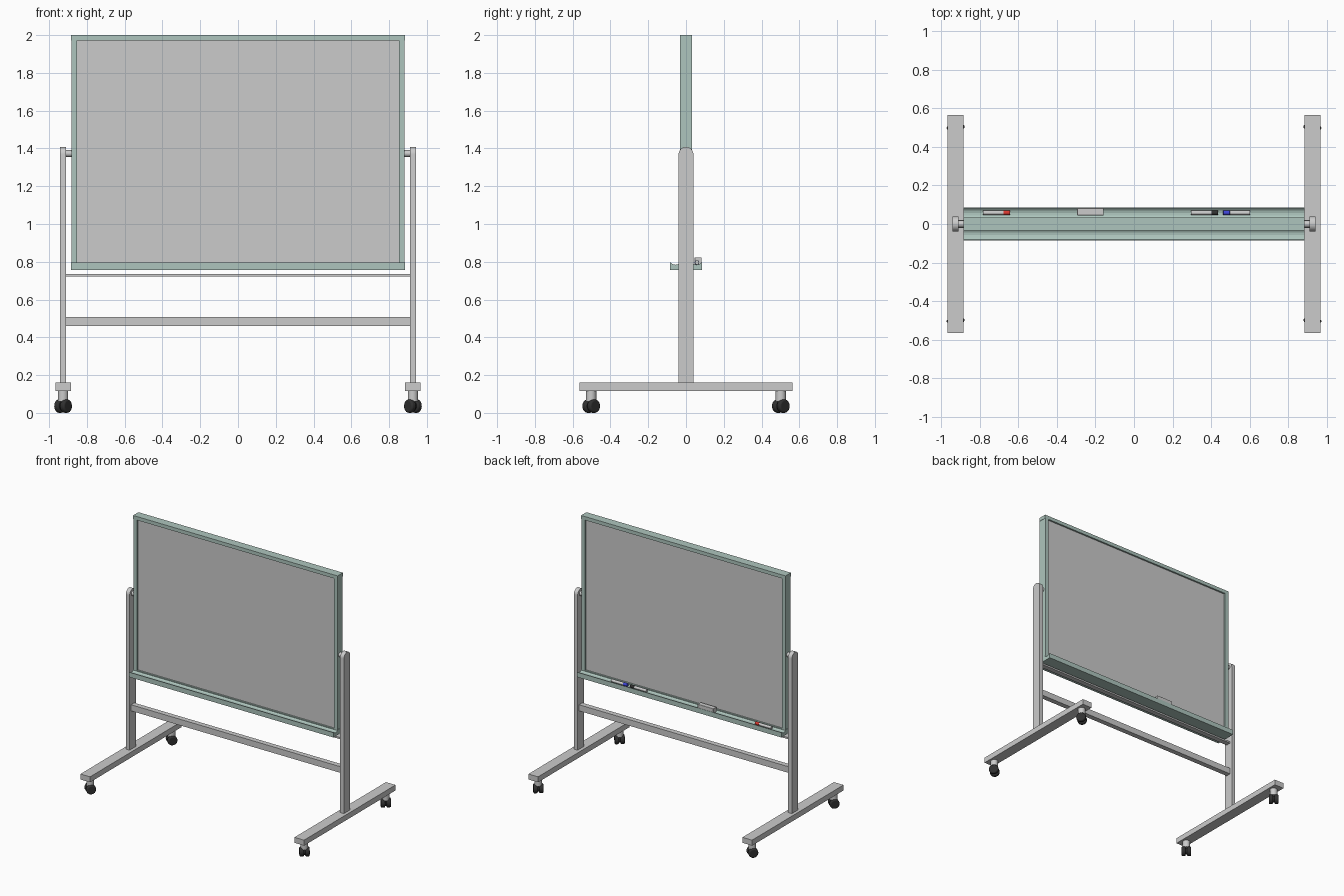
import bpy, bmesh, math
from mathutils import Matrix, Vector

if "Cube" in bpy.data.objects:
    bpy.data.objects.remove(bpy.data.objects["Cube"])


def material(name, rgb):
    m = bpy.data.materials.new(name)
    m.diffuse_color = (*rgb, 1)
    m.use_nodes = True
    m.node_tree.nodes["Principled BSDF"].inputs["Base Color"].default_value = m.diffuse_color
    return m


TEAL = material("frame_green", (0.42, 0.56, 0.51))
DARK = material("rubber", (0.03, 0.03, 0.03))
RED = material("red", (0.7, 0.04, 0.03))
BLUE = material("blue", (0.05, 0.06, 0.7))


def finish(name, bm, mat=None, bevel=0, smooth=False):
    bmesh.ops.recalc_face_normals(bm, faces=bm.faces)
    me = bpy.data.meshes.new(name)
    bm.to_mesh(me)
    bm.free()
    ob = bpy.data.objects.new(name, me)
    bpy.context.collection.objects.link(ob)
    if mat:
        me.materials.append(mat)
    if bevel:
        b = ob.modifiers.new("bevel", 'BEVEL')
        b.width, b.segments, b.limit_method = bevel, 3, 'ANGLE'
    if smooth:
        bpy.ops.object.select_all(action='DESELECT')
        ob.select_set(True)
        bpy.context.view_layer.objects.active = ob
        bpy.ops.object.shade_smooth_by_angle()
    return ob


def box(name, x, y, z, mat=None, bevel=0):
    bm = bmesh.new()
    bmesh.ops.create_cube(bm, size=1)
    for v in bm.verts:
        v.co = [(a + b) / 2 + c * (b - a) for (a, b), c in zip((x, y, z), v.co)]
    return finish(name, bm, mat, bevel)


def rod(name, a, b, r, mat=None, bevel=0, seg=20, r2=None):
    a, b = Vector(a), Vector(b)
    d = b - a
    mtx = Matrix.Translation((a + b) / 2) @ d.to_track_quat('Z', 'Y').to_matrix().to_4x4()
    bm = bmesh.new()
    bmesh.ops.create_cone(bm, cap_ends=True, segments=seg, radius1=r,
                          radius2=r if r2 is None else r2, depth=d.length, matrix=mtx)
    return finish(name, bm, mat, bevel, True)


def prism(name, pts, x0, x1, mat=None, smooth=False):
    """Extrude a (y, z) profile along x."""
    bm = bmesh.new()
    f = bm.faces.new([bm.verts.new((x0, y, z)) for y, z in pts])
    ext = bmesh.ops.extrude_face_region(bm, geom=[f])
    for v in ext["geom"]:
        if isinstance(v, bmesh.types.BMVert):
            v.co.x = x1
    return finish(name, bm, mat, 0, smooth)


# writing panel and its frame
box("writing_panel", (-0.86, 0.86), (-0.02, 0.02), (0.78, 1.98))
box("frame_top", (-0.884, 0.884), (-0.033, 0.033), (1.972, 2.0), TEAL)
box("frame_bottom", (-0.884, 0.884), (-0.033, 0.033), (0.757, 0.797), TEAL)

# pen trays on both faces
tray = [(0.033, 0.757), (0.085, 0.757), (0.085, 0.795), (0.080, 0.795),
        (0.070, 0.787), (0.058, 0.784), (0.045, 0.785), (0.033, 0.791)]
for side, s in (("back", 1), ("front", -1)):
    prism(side + "_pen_tray", [(y * s, z) for y, z in tray], -0.884, 0.884, TEAL)

# cross bars between the posts
box("lower_crossbar", (-0.912, 0.912), (-0.02, 0.02), (0.46, 0.508))
box("upper_crossbar", (-0.912, 0.912), (-0.02, 0.02), (0.722, 0.735))

# round-topped post outline
R = 0.039
post = [(-R, 0.155), (R, 0.155)] + [
    (R * math.cos(t), 1.369 + R * math.sin(t))
    for t in [math.pi * i / 16 for i in range(17)]]

for side, s in (("left", -1), ("right", 1)):
    box(side + "_frame_stile", sorted((s * 0.852, s * 0.882)), (-0.033, 0.033), (0.79, 1.98), TEAL)
    prism(side + "_post", post, s * 0.91, s * 0.943, smooth=True)
    rod(side + "_pivot", (s * 0.88, 0, 1.373), (s * 0.915, 0, 1.373), 0.018)
    box(side + "_foot", sorted((s * 0.884, s * 0.967)), (-0.565, 0.565), (0.117, 0.16))
    # twin-wheel casters
    for end, y in (("front", -0.502), ("back", 0.502)):
        tag = f"{side}_{end}_caster"
        c = Vector((s * 0.926, y, 0.036))
        ax = Vector((math.cos(0.7), math.sin(0.7) * s, 0))
        rod(tag + "_stem", (c.x, y, 0.06), (c.x, y, 0.12), 0.027)
        rod(tag + "_axle", c - ax * 0.03, c + ax * 0.03, 0.024, DARK)
        for i, k in enumerate((-1, 1)):
            rod(f"{tag}_wheel_{i + 1}", c + ax * k * 0.005, c + ax * k * 0.036,
                0.036, DARK, 0.009, 24)

# eraser and markers in the back tray
box("eraser", (-0.295, -0.158), (0.045, 0.083), (0.785, 0.823), None, 0.003)
for name, x0, x1, mat in (("red", -0.783, -0.643, RED), ("black", 0.297, 0.437, DARK),
                          ("blue", 0.602, 0.463, BLUE)):
    xc = x1 + (x0 - x1) * 0.25
    y, z = 0.058, 0.796
    rod(name + "_marker_body", (x0, y, z), (xc, y, z), 0.011)
    rod(name + "_marker_cap", (xc, y, z), (x1, y, z), 0.012, mat, 0.002)
